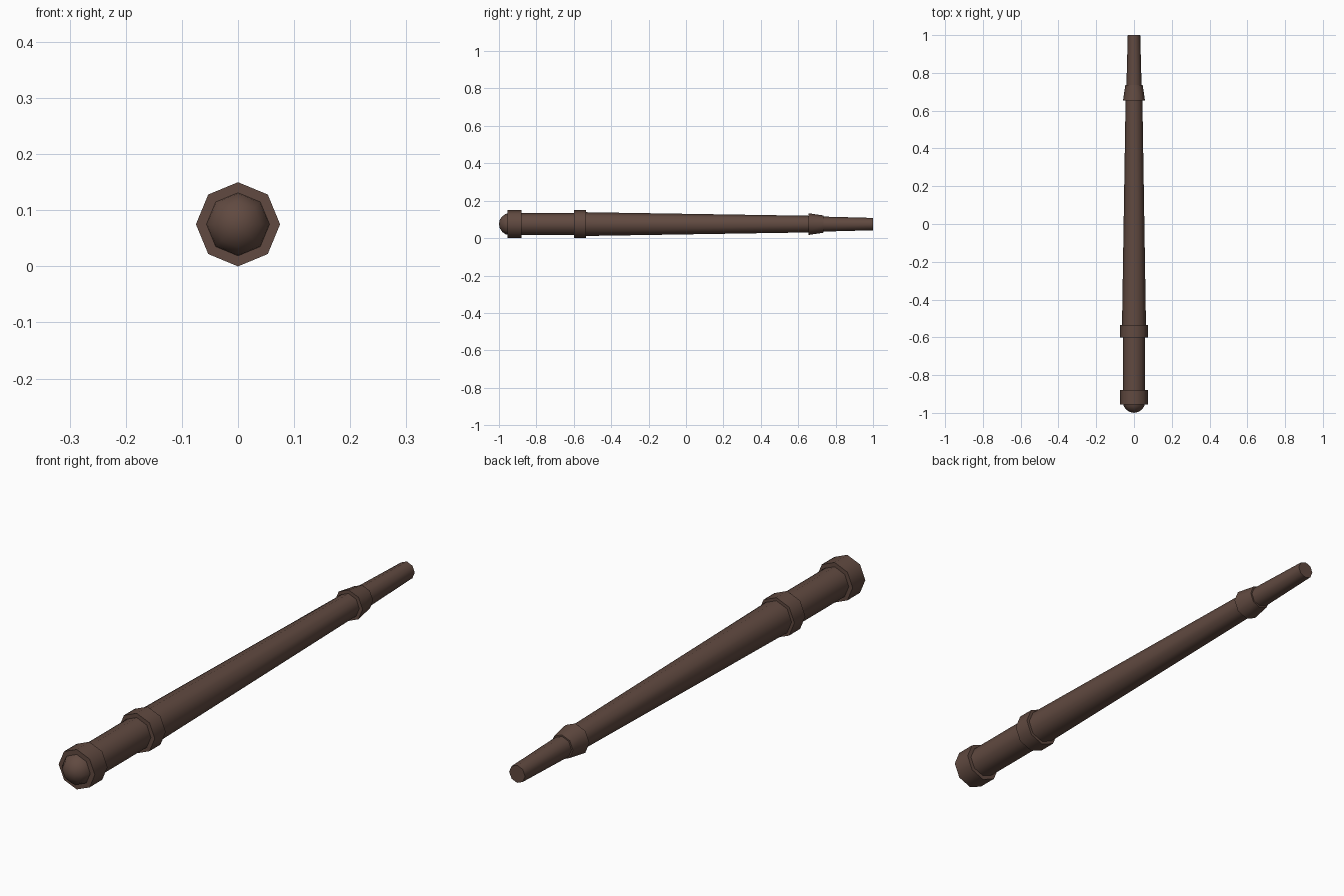
import bpy, bmesh, math

if "Cube" in bpy.data.objects:
    bpy.data.objects.remove(bpy.data.objects["Cube"])

SIDES = 8
AXIS_Z = 0.075

wood = bpy.data.materials.new("dark brown")
wood.diffuse_color = (0.119, 0.068, 0.052, 1.0)
wood.use_nodes = True
wood.node_tree.nodes["Principled BSDF"].inputs["Base Color"].default_value = wood.diffuse_color


def lathe(name, profile):
    """Closed eight-sided solid along y from (y, radius) points; radius 0 makes a pole."""
    bm = bmesh.new()
    rings = []
    for y, r in profile:
        if r == 0:
            rings.append([bm.verts.new((0, y, AXIS_Z))])
            continue
        rings.append([bm.verts.new((r * math.cos(2 * math.pi * i / SIDES), y,
                                    AXIS_Z + r * math.sin(2 * math.pi * i / SIDES)))
                      for i in range(SIDES)])
    for a, b in zip(rings, rings[1:]):
        for i in range(SIDES):
            j = (i + 1) % SIDES
            if len(a) == 1:
                bm.faces.new((a[0], b[i], b[j]))
            else:
                bm.faces.new((a[i], a[j], b[j], b[i]))
    for end in (rings[0], rings[-1]):
        if len(end) > 1:
            bm.faces.new(end)
    bmesh.ops.recalc_face_normals(bm, faces=bm.faces)
    mesh = bpy.data.meshes.new(name)
    bm.to_mesh(mesh)
    bm.free()
    mesh.materials.append(wood)
    obj = bpy.data.objects.new(name, mesh)
    bpy.context.collection.objects.link(obj)
    # octagon sides blend smoothly, end rims stay sharp
    bpy.ops.object.select_all(action='DESELECT')
    obj.select_set(True)
    bpy.context.view_layer.objects.active = obj
    bpy.ops.object.shade_smooth_by_angle(angle=math.radians(50))
    return obj


# rounded pommel: part of a sphere
R = 0.059
dome = [(-1.0, 0)]
for k in range(1, 5):
    t = math.radians(90) * k / 4
    dome.append((-1.0 + R * (1 - math.cos(t)), R * math.sin(t)))
lathe("pommel_dome", dome)

# handle and its two collars
lathe("pommel_collar", [(-0.955, 0.075), (-0.88, 0.075)])
lathe("grip", [(-0.93, 0.059), (-0.57, 0.059)])
lathe("guard_collar", [(-0.60, 0.075), (-0.535, 0.075)])

# long tapering shaft, ferrule and tip
lathe("shaft", [(-0.57, 0.064), (0.69, 0.044)])
lathe("ferrule", [(0.655, 0.058), (0.735, 0.046)])
lathe("tip", [(0.70, 0.041), (1.0, 0.033)])
